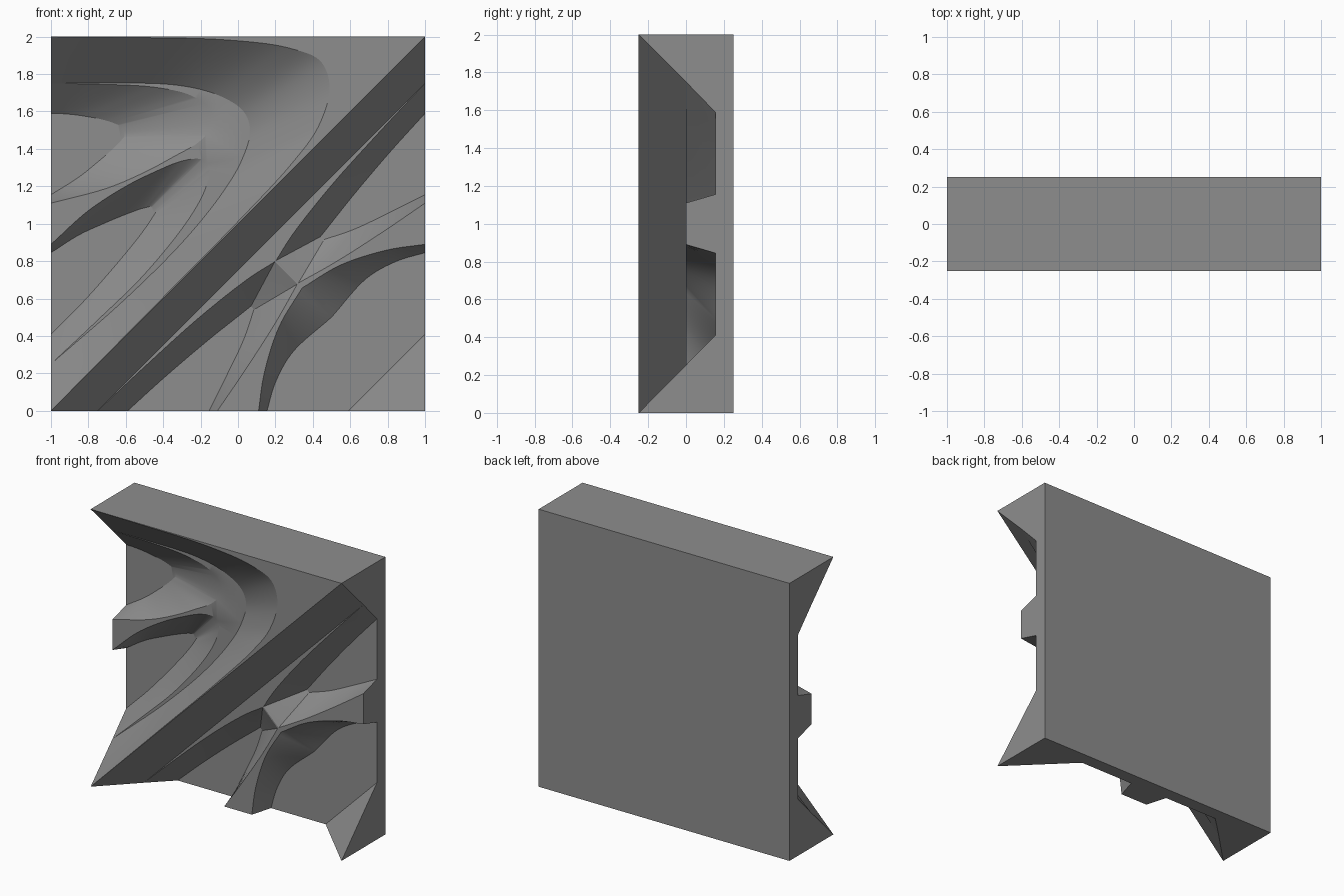
import bpy, bmesh, math
from mathutils import Vector

if "Cube" in bpy.data.objects:
    bpy.data.objects.remove(bpy.data.objects["Cube"])

TOP, MID, FLOOR, BACK = -0.25, 0.0, 0.155, 0.25   # depth levels along y
STEPS = 8
bm = bmesh.new()
cache = {}


def vert(x, y, z):
    key = (round(x, 4), round(y, 4), round(z, 4))
    if key not in cache:
        cache[key] = bm.verts.new(key)
    return cache[key]


def face(points):
    vs = []
    for p in points:
        v = vert(*p)
        if not vs or vs[-1] is not v:
            vs.append(v)
    if vs[0] is vs[-1]:
        vs.pop()
    if len(set(vs)) >= 3:
        bm.faces.new(vs)


def curve(*pieces):
    """Smooth curve through the points of each piece, sharp between pieces."""
    out = []
    for pts in pieces:
        p = [Vector(q) for q in pts]
        p = [2 * p[0] - p[1]] + p + [2 * p[-1] - p[-2]]
        for i in range(1, len(p) - 2):
            a, b, c, d = p[i - 1:i + 3]
            # centripetal spacing keeps uneven points from overshooting
            t1 = (b - a).length ** .5
            t2 = t1 + (c - b).length ** .5
            t3 = t2 + (d - c).length ** .5
            for s in range(STEPS):
                t = t1 + (t2 - t1) * s / STEPS
                a1 = a * ((t1 - t) / t1) + b * (t / t1)
                a2 = b * ((t2 - t) / (t2 - t1)) + c * ((t - t1) / (t2 - t1))
                a3 = c * ((t3 - t) / (t3 - t2)) + d * ((t - t2) / (t3 - t2))
                b1 = a1 * ((t2 - t) / t2) + a2 * (t / t2)
                b2 = a2 * ((t3 - t) / (t3 - t1)) + a3 * ((t - t1) / (t3 - t1))
                out.append(tuple(b1 * ((t2 - t) / (t2 - t1)) + b2 * ((t - t1) / (t2 - t1))))
    return out + [tuple(pieces[-1][-1])]


def at(points, y):
    return [(x, y, z) for x, z in points]


def strip(p, yp, q, yq):
    for a, b, c, d in zip(p, p[1:], q[1:], q):
        face([(a[0], yp, a[1]), (b[0], yp, b[1]), (c[0], yq, c[1]), (d[0], yq, d[1])])


def mirror(points):
    return [(1 - z, 1 - x) for x, z in points]


# Upper left: raised rim sweeping round, and the ledge below it
rim = curve([(-1, 2), (-.6, 1.996), (-.05, 1.982), (.27, 1.94), (.44, 1.87), (.49, 1.73),
             (.43, 1.52), (.29, 1.325), (0, 1.012), (-.45, .556), (-1, 0)])
ledge = curve([(-1, 1.75), (-.75, 1.752), (-.32, 1.74), (-.1, 1.685), (.03, 1.6), (.065, 1.5),
               (.02, 1.34), (-.08, 1.17), (-.28, .92), (-.6, .6), (-1, .25)])
strip(rim, TOP, ledge, MID)
face(at(rim + [(1, 2)], TOP))

# Upper left: two leaf-shaped pockets
pocket_a = curve([(-1, 1.75), (-.75, 1.746), (-.45, 1.73), (-.25, 1.685), (-.15, 1.61), (-.14, 1.53),
                  (-.2, 1.445), (-.35, 1.355), (-.5, 1.275), (-.7, 1.19), (-1, 1.11)])
floor_a = curve([(-1, 1.59), (-.92, 1.587), (-.82, 1.575), (-.7, 1.55), (-.62, 1.515), (-.6, 1.48),
                 (-.63, 1.44), (-.68, 1.39), (-.75, 1.33), (-.85, 1.25), (-1, 1.155)])
pocket_b = curve([(-1, .89), (-.8, 1.07), (-.6, 1.2), (-.45, 1.275), (-.3, 1.335), (-.2, 1.345),
                  (-.155, 1.31), (-.17, 1.2), (-.26, 1.03), (-.5, .73), (-.75, .485), (-1, .25)])
floor_b = curve([(-1, .845), (-.85, .94), (-.72, 1.0), (-.6, 1.05), (-.5, 1.085), (-.46, 1.09),
                 (-.44, 1.07), (-.46, 1.03), (-.53, .93), (-.67, .76), (-.83, .58), (-1, .41)])
face(at(ledge + pocket_b[::-1] + pocket_a[::-1], MID))

# Lower right: three pockets, the second one mirrors the first
pocket_c = curve([(-.75, 0), (-.5, .235), (-.2, .505), (.06, .71), (.197, .797)],
                 [(.197, .797), (.317, .677)],
                 [(.317, .677), (.2, .47), (.04, .22), (-.11, 0)])
floor_c = curve([(-.59, 0), (-.38, .19), (-.15, .385), (.02, .52), (.07, .56)],
                [(.07, .56), (.085, .54)],
                [(.085, .54), (.03, .38), (-.06, .19), (-.155, 0)])
pocket_d, floor_d = mirror(pocket_c), mirror(floor_c)
pocket_e = curve([(.11, 0), (.14, .2), (.22, .45), (.343, .657)],
                 [(.343, .657), (.55, .78), (.8, .86), (1, .89)])
floor_e = curve([(.155, 0), (.2, .15), (.29, .31), (.5, .5)],
                [(.5, .5), (.69, .71), (.85, .8), (1, .845)])
face(at([(-.75, 0), (1, 1.75)] + pocket_d + pocket_e[::-1] + pocket_c[::-1], MID))

# Pocket walls and floors
for top, low in ((pocket_a, floor_a), (pocket_b, floor_b), (pocket_c, floor_c),
                 (pocket_d, floor_d), (pocket_e, floor_e)):
    strip(top, MID, low, FLOOR)
for low in (floor_a, floor_b, floor_c, floor_d):
    face(at(low, FLOOR))
face(at(floor_e + [(1, .41), (.59, 0)], FLOOR))

# Diagonal bevel and the raised corner
face([(-1, TOP, 0), (1, TOP, 2), (1, MID, 1.75), (-.75, MID, 0)])
face([(.59, FLOOR, 0), (1, FLOOR, .41), (1, TOP, 0)])

# Tile sides share one stepped profile; back and top are plain
half = [(.25, MID), (.41, FLOOR), (.845, FLOOR), (.89, MID)]
prof = [(0, TOP)] + half + [(2 - t, y) for t, y in half[::-1]] + [(2, TOP), (2, BACK), (0, BACK)]
face([(-1, y, t) for t, y in prof])
face([(1, y, t) for t, y in prof if t != .25])
face([(t - 1, y, 0) for t, y in prof if t != 1.75])
face([(-1, TOP, 2), (1, TOP, 2), (1, BACK, 2), (-1, BACK, 2)])
face([(-1, BACK, 0), (1, BACK, 0), (1, BACK, 2), (-1, BACK, 2)])

bm.normal_update()
bmesh.ops.triangulate(bm, faces=bm.faces[:])
bmesh.ops.recalc_face_normals(bm, faces=bm.faces[:])
mesh = bpy.data.meshes.new("relief_tile")
bm.to_mesh(mesh)
bm.free()
tile = bpy.data.objects.new("relief_tile", mesh)
bpy.context.collection.objects.link(tile)
mat = bpy.data.materials.new("stone grey")
mat.diffuse_color = (0.27, 0.27, 0.27, 1)
mat.use_nodes = True
mat.node_tree.nodes["Principled BSDF"].inputs["Base Color"].default_value = mat.diffuse_color
mesh.materials.append(mat)
bpy.context.view_layer.objects.active = tile
tile.select_set(True)
bpy.ops.object.shade_smooth_by_angle(angle=math.radians(25))
